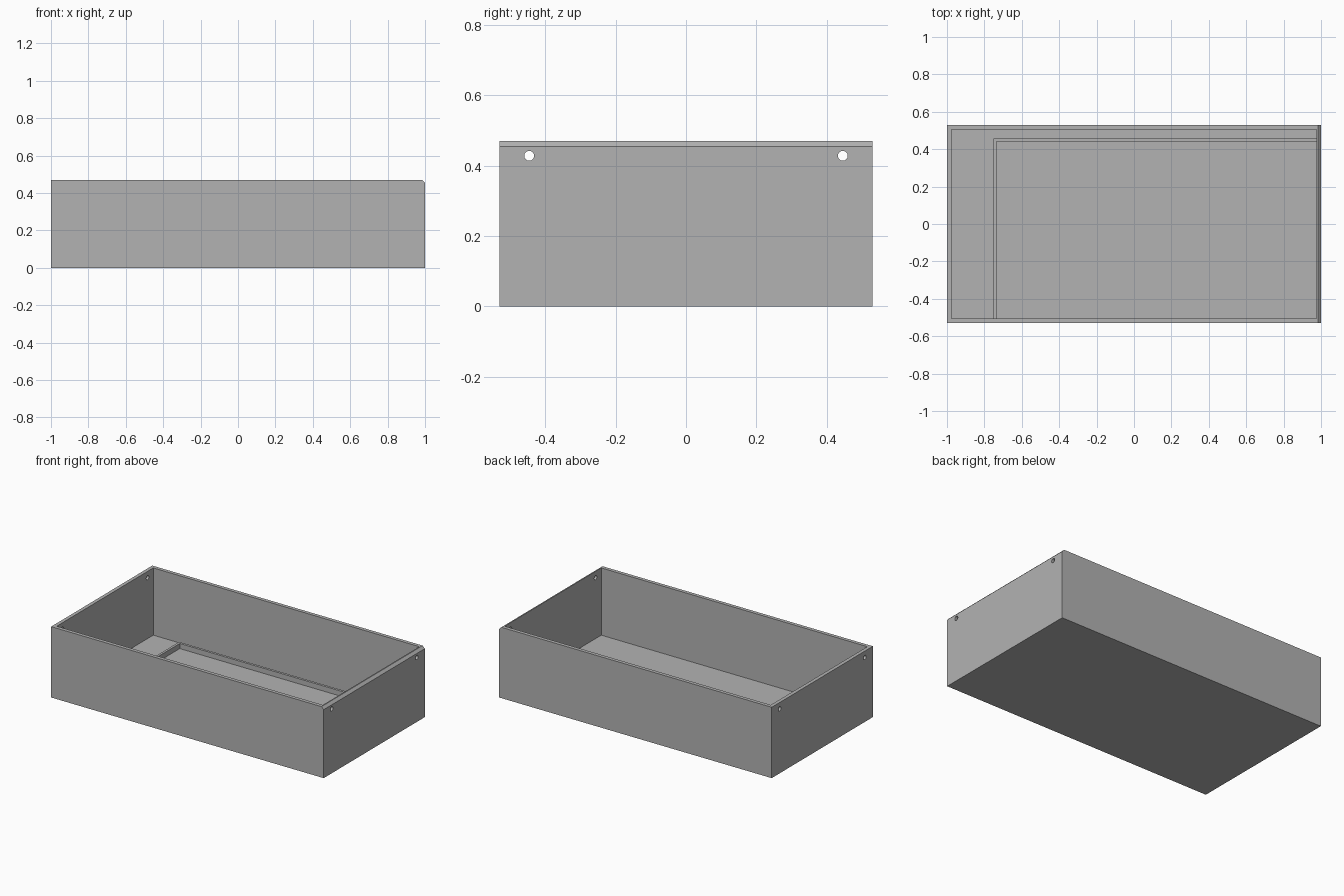
import bpy
import bmesh
from mathutils import Matrix, Vector

default = bpy.data.objects.get("Cube")
if default:
    bpy.data.objects.remove(default, do_unlink=True)

HALF_X, HALF_Y, HEIGHT = 1.0, 0.53, 0.47
WALL, FLOOR = 0.024, 0.024
CHAMFER = 0.016
IN_X, IN_Y = HALF_X - WALL, HALF_Y - WALL

grey = bpy.data.materials.new("plain_grey")
grey.use_nodes = True
colour = (0.45, 0.45, 0.45, 1)
grey.diffuse_color = colour
grey.node_tree.nodes["Principled BSDF"].inputs["Base Color"].default_value = colour


def make_object(name, bm):
    bmesh.ops.recalc_face_normals(bm, faces=bm.faces)
    mesh = bpy.data.meshes.new(name)
    bm.to_mesh(mesh)
    bm.free()
    mesh.materials.append(grey)
    obj = bpy.data.objects.new(name, mesh)
    bpy.context.collection.objects.link(obj)
    return obj


def box(name, low, high):
    low, high = Vector(low), Vector(high)
    bm = bmesh.new()
    place = Matrix.Translation((low + high) / 2) @ Matrix.Diagonal((*(high - low), 1))
    bmesh.ops.create_cube(bm, size=1, matrix=place)
    return make_object(name, bm)


def prism(name, outline, bottom, top):
    bm = bmesh.new()
    face = bm.faces.new([bm.verts.new((x, y, bottom)) for x, y in outline])
    result = bmesh.ops.extrude_face_region(bm, geom=[face])
    verts = [v for v in result["geom"] if isinstance(v, bmesh.types.BMVert)]
    bmesh.ops.translate(bm, verts=verts, vec=(0, 0, top - bottom))
    return make_object(name, bm)


def cut(target, cutter):
    cutter.hide_render = True
    cutter.hide_viewport = True
    cutter.display_type = 'WIRE'
    mod = target.modifiers.new(cutter.name, 'BOOLEAN')
    mod.operation = 'DIFFERENCE'
    mod.solver = 'EXACT'
    mod.object = cutter


# Tray block with one chamfered end edge
tray = box("tray", (-HALF_X, -HALF_Y, 0), (HALF_X, HALF_Y, HEIGHT))
bm = bmesh.new()
bm.from_mesh(tray.data)
rim = [e for e in bm.edges
       if all(v.co.x > 0 and v.co.z > HEIGHT / 2 for v in e.verts)]
bmesh.ops.bevel(bm, geom=rim, offset=CHAMFER, segments=1, affect='EDGES')
bm.to_mesh(tray.data)
bm.free()

# Hollow interior
cut(tray, box("cavity_cutter", (-IN_X, -IN_Y, FLOOR), (IN_X, IN_Y, HEIGHT + 0.1)))

# Round holes near the top corners of both end walls
for x, end in ((-HALF_X, "right"), (HALF_X, "left")):
    for y, side in ((-0.446, "front"), (0.446, "back")):
        bm = bmesh.new()
        place = Matrix.Translation((x, y, 0.428)) @ Matrix.Rotation(1.570796, 4, 'Y')
        bmesh.ops.create_cone(bm, cap_ends=True, segments=32, radius1=0.014,
                              radius2=0.014, depth=0.1, matrix=place)
        cut(tray, make_object(f"{end}_{side}_hole_cutter", bm))

# Low L-shaped rib standing on the floor
RIB_X, RIB_Y, RIB = -0.752, 0.457, 0.016
prism("floor_rib", [
    (RIB_X, -IN_Y), (RIB_X + RIB, -IN_Y), (RIB_X + RIB, RIB_Y - RIB),
    (IN_X, RIB_Y - RIB), (IN_X, RIB_Y), (RIB_X, RIB_Y),
], FLOOR, 0.058)
